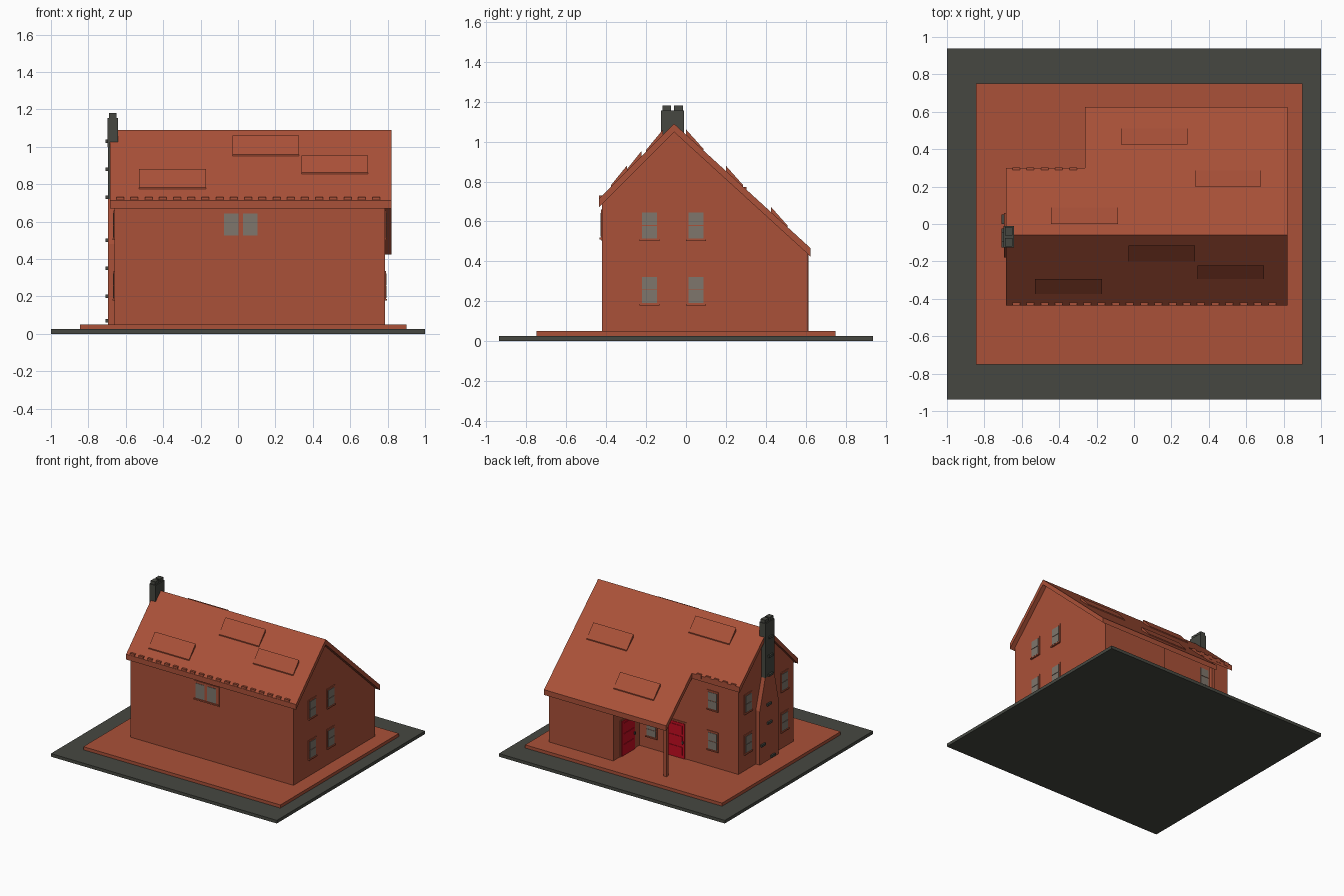
import bpy, bmesh

if "Cube" in bpy.data.objects:
    bpy.data.objects.remove(bpy.data.objects["Cube"])


def material(name, rgb):
    m = bpy.data.materials.new(name)
    m.diffuse_color = (*rgb, 1)
    m.use_nodes = True
    m.node_tree.nodes["Principled BSDF"].inputs["Base Color"].default_value = m.diffuse_color
    return m


BRICK = material("terracotta", (0.40, 0.082, 0.040))
GREY = material("dark_grey", (0.061, 0.064, 0.053))
RED = material("door_red", (0.56, 0.004, 0.015))
GLASS = material("window_grey", (0.21, 0.18, 0.15))


def prism(name, pts, x0, x1, mat):
    """Extrude a (y, z) profile from x0 to x1."""
    bm = bmesh.new()
    a = [bm.verts.new((x0, y, z)) for y, z in pts]
    b = [bm.verts.new((x1, y, z)) for y, z in pts]
    bm.faces.new(a)
    bm.faces.new(b[::-1])
    for i in range(len(pts)):
        j = (i + 1) % len(pts)
        bm.faces.new((a[i], b[i], b[j], a[j]))
    bmesh.ops.recalc_face_normals(bm, faces=bm.faces)
    me = bpy.data.meshes.new(name)
    bm.to_mesh(me)
    bm.free()
    me.materials.append(mat)
    ob = bpy.data.objects.new(name, me)
    bpy.context.collection.objects.link(ob)
    return ob


def box(name, x0, x1, y0, y1, z0, z1, mat):
    return prism(name, [(y0, z0), (y1, z0), (y1, z1), (y0, z1)], x0, x1, mat)


def plate(name, axis, plane, sign, u0, u1, z0, z1, out, mat):
    """Thin plate on a wall; axis is the wall normal, u runs along the wall."""
    lo, hi = sorted((plane - sign * 0.004, plane + sign * out))
    if axis == 'x':
        return box(name, lo, hi, u0, u1, z0, z1, mat)
    return box(name, u0, u1, lo, hi, z0, z1, mat)


def window(name, axis, plane, sign, u, z, w=0.076, h=0.134):
    b = 0.012
    plate(name + "_frame", axis, plane, sign, u - w/2 - b, u + w/2 + b,
          z - h/2 - b, z + h/2 + b, 0.005, BRICK)
    for k in (-1, 1):
        zc = z + k * h / 4
        plate(name + "_pane", axis, plane, sign, u - w/2, u + w/2,
              zc - h/4 + 0.002, zc + h/4 - 0.002, 0.008, GLASS)
    plate(name + "_sill", axis, plane, sign, u - w/2 - b, u + w/2 + b,
          z - h/2 - b, z - h/2 - 0.003, 0.012, BRICK)


RIDGE_Y, RIDGE_Z = -0.06, 1.09
FRONT_SLOPE, BACK_SLOPE, THICK = 1.0, 0.912, 0.042


def roof_z(y):
    d = y - RIDGE_Y
    return RIDGE_Z - (BACK_SLOPE * d if d > 0 else -FRONT_SLOPE * d)


# ground slabs
box("base_plate", -1, 1, -0.9375, 0.9375, 0, 0.025, GREY)
box("brick_terrace", -0.845, 0.9, -0.75, 0.75, 0.02, 0.05, BRICK)

# walls
G = THICK - 0.006
prism("main_house_walls", [(-0.42, 0.045), (0.28, 0.045), (0.28, roof_z(0.28) - G),
      (RIDGE_Y, RIDGE_Z - G), (-0.42, roof_z(-0.42) - G)], -0.66, 0.785, BRICK)
prism("rear_room_walls", [(0.27, 0.045), (0.61, 0.045), (0.61, roof_z(0.61) - G),
      (0.27, roof_z(0.27) - G)], 0.217, 0.785, BRICK)
box("porch_post", -0.255, -0.23, 0.588, 0.613, 0.045, 0.46, BRICK)

# roof, long over the porch and short over the wing
for name, x0, x1, yb in (("long_roof", -0.262, 0.82, 0.625), ("short_roof", -0.685, -0.262, 0.30)):
    outer = [(-0.437, roof_z(-0.437)), (RIDGE_Y, RIDGE_Z), (yb, roof_z(yb))]
    prism(name, outer + [(y, z - THICK) for y, z in outer[::-1]], x0, x1, BRICK)

# raised roof panels, lifted at their upper end
panels = [(-0.07, 0.285, 0.425, 0.51), (0.325, 0.68, 0.2, 0.285), (-0.445, -0.085, 0.0, 0.087),
          (-0.03, 0.325, -0.115, -0.2), (0.34, 0.695, -0.222, -0.295), (-0.53, -0.17, -0.295, -0.375)]
for x0, x1, y0, y1 in panels:
    prism("roof_panel", [(y0, roof_z(y0) - 0.01), (y0, roof_z(y0) + 0.026),
          (y1, roof_z(y1) + 0.008), (y1, roof_z(y1) - 0.01)], x0, x1, BRICK)

# small tile ends along the eaves
for i in range(19):
    x = -0.65 + i * 0.076
    box("front_eave_tile", x, x + 0.04, -0.436, -0.41, 0.70, 0.731, BRICK)
for i in range(5):
    x = -0.65 + i * 0.076
    box("rear_eave_tile", x, x + 0.04, 0.275, 0.302, 0.74, 0.772, BRICK)

# chimney breast and stack
box("chimney_breast", -0.695, -0.65, -0.18, 0.06, 0.045, 0.48, BRICK)
bm_ob = box("chimney_shoulder", -0.695, -0.65, -0.18, 0.06, 0.48, 0.72, BRICK)
for v in bm_ob.data.vertices:
    if v.co.z > 0.6:
        v.co.y = -0.01 if v.co.y > -0.06 else -0.125
box("chimney_upper_breast", -0.695, -0.65, -0.125, -0.01, 0.72, 1.04, GREY)
box("chimney_stack", -0.697, -0.642, -0.125, -0.01, 1.0, 1.155, GREY)
for y in (-0.119, -0.061):
    box("chimney_pot", -0.69, -0.65, y, y + 0.045, 1.15, 1.18, GREY)
for y, z in ((-0.10, 0.07), (0.025, 0.2), (-0.06, 0.35), (-0.05, 0.5), (-0.07, 0.73), (-0.07, 0.88), (-0.07, 1.03)):
    box("chimney_stone", -0.708, -0.69, y - 0.025, y + 0.025, z - 0.009, z + 0.009, GREY)

# side and rear windows, two storeys
for z in (0.257, 0.58):
    for y in (-0.183, 0.05):
        window("right_window", 'x', 0.785, 1, y, z)
    for y in (-0.30, 0.16):
        window("left_window", 'x', -0.66, -1, y, z)
    window("rear_window", 'y', 0.28, 1, -0.434, z)
window("porch_window", 'y', 0.28, 1, 0.108, 0.205, 0.08, 0.11)

# wide front window
plate("front_window_frame", 'y', -0.42, -1, -0.095, 0.13, 0.505, 0.66, 0.006, BRICK)
for x in (-0.074, 0.028):
    plate("front_window_pane", 'y', -0.42, -1, x, x + 0.077, 0.525, 0.642, 0.009, GLASS)
plate("front_window_sill", 'y', -0.42, -1, -0.09, 0.125, 0.51, 0.52, 0.014, BRICK)

# porch doors with raised panels
for axis, plane, sign, u0, u1 in (('y', 0.28, 1, -0.19, -0.034), ('x', 0.217, -1, 0.345, 0.51)):
    plate("door_frame", axis, plane, sign, u0 - 0.012, u1 + 0.012, 0.05, 0.342, 0.005, BRICK)
    plate("door", axis, plane, sign, u0, u1, 0.05, 0.33, 0.009, RED)
    for z in (0.075, 0.16, 0.245):
        plate("door_panel", axis, plane, sign, u0 + 0.02, u1 - 0.02, z, z + 0.065, 0.013, RED)
    plate("door_handle", axis, plane, sign, u0 + 0.008, u0 + 0.018, 0.17, 0.19, 0.02, GREY)
